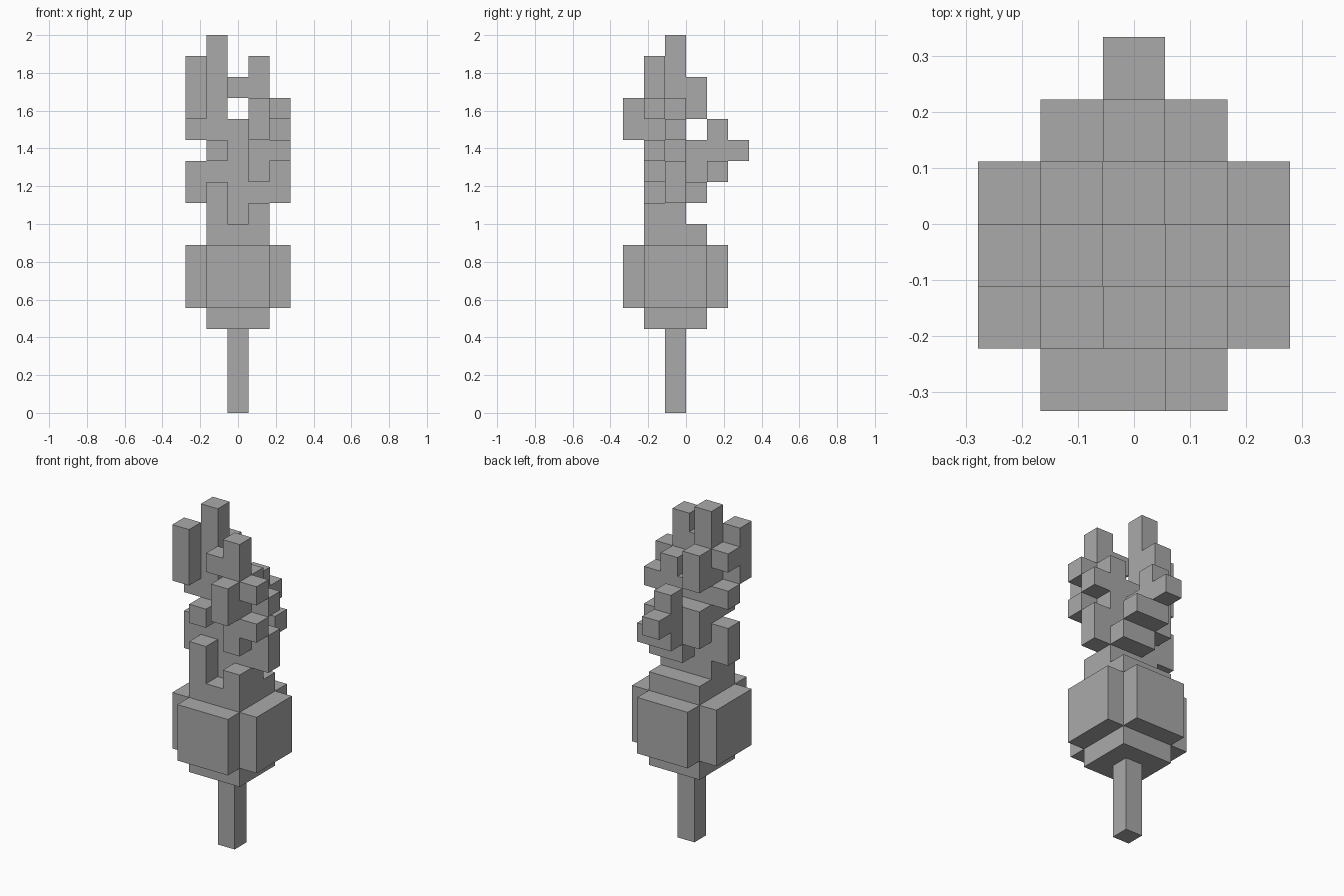
import bpy
import bmesh
from mathutils import Vector

cube = bpy.data.objects.get("Cube")
if cube:
    bpy.data.objects.remove(cube, do_unlink=True)

UNIT = 1 / 9                      # edge of one block
ORIGIN = Vector((-2.5, -3, 0))    # block grid corner, in blocks

gray = bpy.data.materials.new("plain gray")
gray.use_nodes = True
gray.diffuse_color = (0.4, 0.4, 0.4, 1)
gray.node_tree.nodes["Principled BSDF"].inputs["Base Color"].default_value = gray.diffuse_color


def box(xs, ys, zs):
    """All block cells in the inclusive ranges."""
    return {(x, y, z)
            for x in range(xs[0], xs[-1] + 1)
            for y in range(ys[0], ys[-1] + 1)
            for z in range(zs[0], zs[-1] + 1)}


def column(x, y, bottom, top):
    return box((x,), (y,), (bottom, top))


parts = {
    # thin square stem
    "stem": box((2,), (2,), (0, 3)),
    # chunky body with a raised plate on each side
    "body": box((1, 3), (1, 3), (4, 8)),
    "side_plates": box((0, 4), (1, 3), (5, 7)),
    "front_back_plates": box((1, 3), (0, 4), (5, 7)),
    # central rows holding the sprouts together
    "neck": box((1, 3), (2,), (9, 12)),
    "upper_bar": box((0, 4), (2,), (13,)),
    "lower_bar": box((0, 4), (2,), (10, 11)),
    # sprouts rising around the core
    "front_sprouts": column(1, 1, 9, 10) | column(3, 1, 9, 9)
                     | column(1, 1, 12, 12) | column(3, 1, 11, 16)
                     | column(3, 0, 13, 14) | column(2, 1, 15, 15),
    "side_sprouts": column(4, 1, 12, 12) | column(4, 1, 14, 14)
                    | column(0, 2, 15, 15) | column(3, 2, 14, 14),
    "back_sprouts": box((2, 3), (3,), (10,)) | box((2, 3), (4,), (11,))
                    | column(2, 3, 11, 12) | column(2, 4, 12, 13)
                    | column(2, 5, 12, 12) | column(1, 3, 11, 12)
                    | column(1, 3, 14, 15),
    "tall_sprouts": column(1, 2, 14, 17) | column(0, 1, 14, 16),
}

filled = set().union(*parts.values())
AXES = [Vector(a) for a in ((1, 0, 0), (0, 1, 0), (0, 0, 1))]


def build(name, cells):
    """Mesh the outer skin of a group of blocks."""
    bm = bmesh.new()
    for cell in sorted(cells):
        centre = Vector(cell) + Vector((.5, .5, .5)) + ORIGIN
        for i in range(3):
            for sign in (-1, 1):
                n = AXES[i] * sign
                if tuple(int(c) for c in Vector(cell) + n) in filled:
                    continue
                a, b = AXES[(i + 1) % 3] / 2, AXES[(i + 2) % 3] / 2 * sign
                mid = centre + n / 2
                bm.faces.new([bm.verts.new((mid + c) * UNIT)
                              for c in (-a - b, a - b, a + b, b - a)])
    bmesh.ops.remove_doubles(bm, verts=bm.verts, dist=UNIT / 100)
    mesh = bpy.data.meshes.new(name)
    bm.to_mesh(mesh)
    bm.free()
    mesh.materials.append(gray)
    bpy.context.collection.objects.link(bpy.data.objects.new(name, mesh))


used = set()
for part, cells in parts.items():
    build(part, cells - used)
    used |= cells
